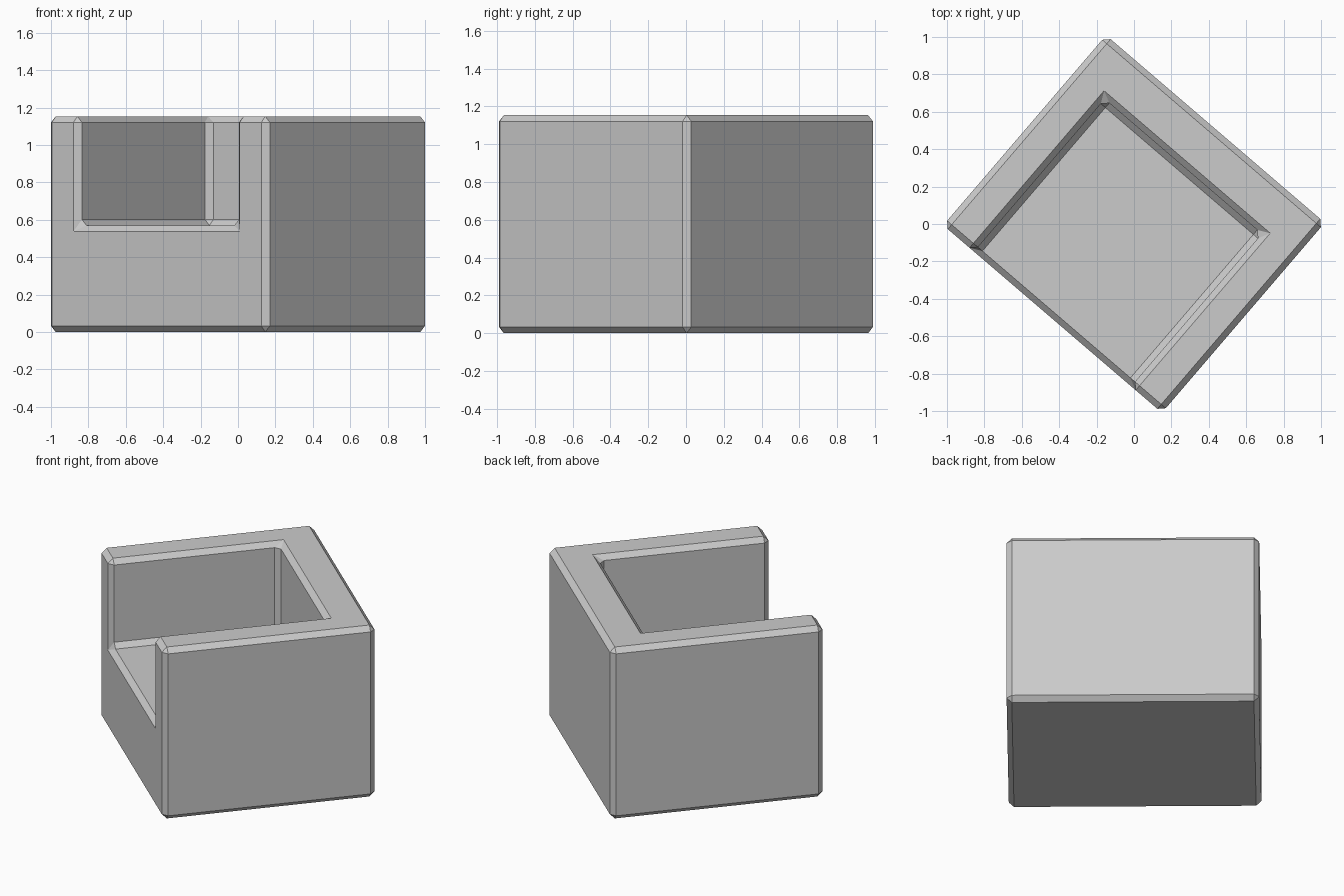
import bpy
from math import radians

if "Cube" in bpy.data.objects:
    bpy.data.objects.remove(bpy.data.objects["Cube"])

ROT = radians(-40.6)
W, D, H = 0.77, 0.669, 1.153   # half width, half depth, full height


def box(name, lo, hi):
    """Axis-aligned box mesh, turned about z as an object."""
    mid = [(a + b) / 2 for a, b in zip(lo, hi)]
    size = [b - a for a, b in zip(lo, hi)]
    bpy.ops.mesh.primitive_cube_add(size=1)
    ob = bpy.context.object
    ob.name = name
    for v in ob.data.vertices:
        v.co = [c * s + m for c, s, m in zip(v.co, size, mid)]
    ob.rotation_euler.z = ROT
    return ob


# Solid block, with a recess open at the top and the front
block = box("open_block", (-W, -D, 0), (W, D, H))
cutter = box("recess_cutter", (-0.553, -D - 0.3, 0.57), (0.553, 0.405, H + 0.3))
cutter.hide_render = True
cutter.hide_set(True)

cut = block.modifiers.new("Recess", 'BOOLEAN')
cut.operation = 'DIFFERENCE'
cut.solver = 'EXACT'
cut.object = cutter

# Single-step chamfer on every edge, inside and out
bevel = block.modifiers.new("Chamfer", 'BEVEL')
bevel.width = 0.032
bevel.segments = 1
bevel.limit_method = 'ANGLE'
bevel.angle_limit = radians(30)
